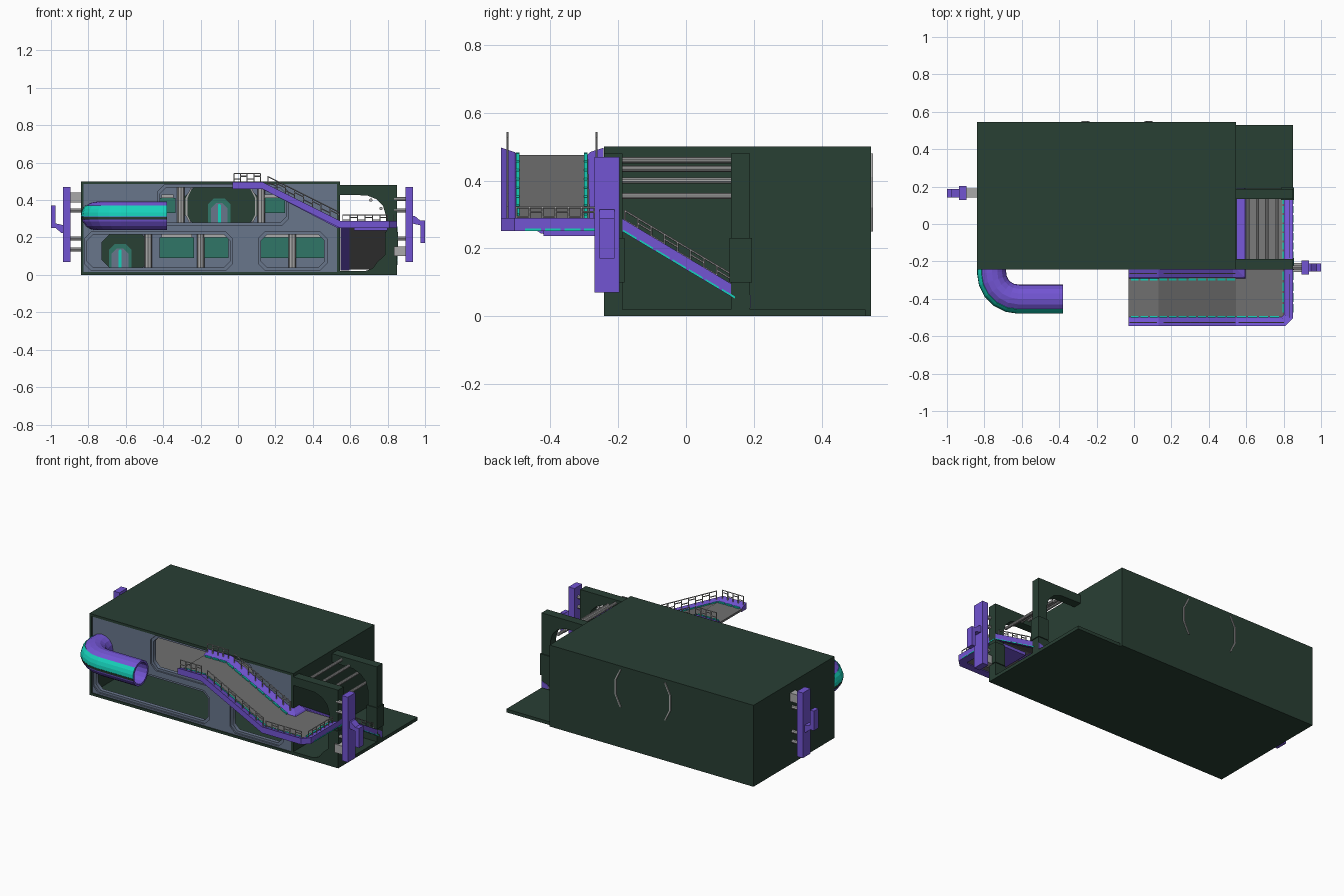
import bpy, bmesh, math
from mathutils import Vector

if "Cube" in bpy.data.objects:
    bpy.data.objects.remove(bpy.data.objects["Cube"])


def mat(name, r, g, b):
    m = bpy.data.materials.new(name)
    m.diffuse_color = (r, g, b, 1)
    m.use_nodes = True
    m.node_tree.nodes["Principled BSDF"].inputs["Base Color"].default_value = m.diffuse_color
    return m


GREEN = mat("dark_green", .022, .05, .034)
SLATE = mat("slate", .14, .18, .26)
PURPLE = mat("purple", .17, .09, .65)
TEAL = mat("teal", .008, .65, .5)
GLASS = mat("dark_teal", .03, .18, .135)
DECK = mat("deck_grey", .16, .16, .16)
STEEL = mat("light_grey", .4, .4, .4)


def finish(name, bm, m):
    bmesh.ops.recalc_face_normals(bm, faces=bm.faces)
    me = bpy.data.meshes.new(name)
    bm.to_mesh(me)
    bm.free()
    me.materials.append(m)
    ob = bpy.data.objects.new(name, me)
    bpy.context.collection.objects.link(ob)
    return ob


def prism(name, pts, axis, lo, hi, m):
    """Outline in xz (axis y) or yz (axis x), extruded from lo to hi."""
    bm = bmesh.new()
    put = (lambda p, t: (p[0], t, p[1])) if axis == "y" else (lambda p, t: (t, p[0], p[1]))
    a = [bm.verts.new(put(p, lo)) for p in pts]
    b = [bm.verts.new(put(p, hi)) for p in pts]
    bm.faces.new(a)
    bm.faces.new(b)
    for i in range(len(a)):
        j = (i + 1) % len(a)
        bm.faces.new((a[i], a[j], b[j], b[i]))
    return finish(name, bm, m)


def box(name, x, y, z, m):
    return prism(name, [(x[0], z[0]), (x[1], z[0]), (x[1], z[1]), (x[0], z[1])], "y", *y, m)


def sweep(name, path, section, m, closed=True):
    """Sweep a (left offset, height) section along a path with mitred corners."""
    path = [Vector(p) for p in path]
    left = []
    for a, b in zip(path, path[1:]):
        d = b - a
        left.append(Vector((-d.y, d.x, 0)).normalized())
    bm, rows = bmesh.new(), []
    for i, p in enumerate(path):
        n1, n2 = left[max(i - 1, 0)], left[min(i, len(left) - 1)]
        n = (n1 + n2) / (1 + n1.dot(n2))
        rows.append([bm.verts.new(p + n * s + Vector((0, 0, h))) for s, h in section])
    k = len(section)
    for r, q in zip(rows, rows[1:]):
        for i in range(k if closed else k - 1):
            bm.faces.new((r[i], r[(i + 1) % k], q[(i + 1) % k], q[i]))
    if closed:
        bm.faces.new(rows[0])
        bm.faces.new(rows[-1])
    return finish(name, bm, m)


def bar(name, a, b, r, m, sides=6):
    a, b = Vector(a), Vector(b)
    bm = bmesh.new()
    bmesh.ops.create_cone(bm, cap_ends=True, segments=sides, radius1=r, radius2=r, depth=(b - a).length)
    ob = finish(name, bm, m)
    ob.rotation_mode = "QUATERNION"
    ob.rotation_quaternion = (b - a).to_track_quat("Z", "Y")
    ob.location = (a + b) / 2
    return ob


def plate(name, loops, y, half, m):
    """Flat xz plate; loops after the first are holes."""
    cu = bpy.data.curves.new(name, "CURVE")
    cu.dimensions, cu.fill_mode, cu.extrude = "2D", "BOTH", half
    for lp in loops:
        s = cu.splines.new("POLY")
        s.points.add(len(lp) - 1)
        for p, (x, z) in zip(s.points, lp):
            p.co = (x, z, 0, 1)
        s.use_cyclic_u = True
    cu.materials.append(m)
    ob = bpy.data.objects.new(name, cu)
    ob.location.y, ob.rotation_euler.x = y, math.pi / 2
    bpy.context.collection.objects.link(ob)
    bpy.ops.object.select_all(action="DESELECT")
    ob.select_set(True)
    bpy.context.view_layer.objects.active = ob
    bpy.ops.object.convert(target="MESH")


def octo(x0, x1, z0, z1, c):
    return [(x0 + c, z0), (x1 - c, z0), (x1, z0 + c), (x1, z1 - c),
            (x1 - c, z1), (x0 + c, z1), (x0, z1 - c), (x0, z0 + c)]


# Outer shell, open at the front
X0, X1, Y0, Y1, T = -.84, .545, -.242, .545, .015
box("shell_floor", (X0, X1), (Y0, Y1), (0, T), GREEN)
box("shell_roof", (X0, X1), (Y0, Y1), (.5 - T, .5), GREEN)
box("shell_back", (X0, X1), (Y1 - T, Y1), (T, .5 - T), GREEN)
box("shell_left", (X0, X0 + T), (Y0, Y1 - T), (T, .5 - T), GREEN)
box("shell_right", (X1 - T, X1), (Y0, Y1 - T), (T, .5 - T), GREEN)

# Front facade with framed openings and the slide entrance
openings = [(-.82, -.03, .025, .23), (.11, .475, .025, .23), (-.43, .27, .265, .48)]
entrance = [(-.76 + .065 * math.cos(a * math.pi / 6), .315 + .065 * math.sin(a * math.pi / 6)) for a in range(12)]
plate("facade", [[(X0 + T, T), (X1 - T, T), (X1 - T, .5 - T), (X0 + T, .5 - T)]]
      + [octo(*o, .035) for o in openings] + [entrance], -.226, .01, SLATE)
for x0, x1, z0, z1 in openings:
    plate("opening_frame", [octo(x0, x1, z0, z1, .035),
                            octo(x0 + .014, x1 - .014, z0 + .014, z1 - .014, .032)], -.215, .012, SLATE)

# Interior floor, back wall, windows, doors and pillars
box("upper_floor", (X0 + T, X1 - T), (-.215, Y1 - T), (.237, .257), DECK)
box("inner_back_wall", (X0 + T, X1 - T), (.51, Y1 - T), (T, .5 - T), SLATE)
plate("upper_alcove", [octo(-.285, .105, .26, .48, .06)], .503, .006, GREEN)
plate("lower_alcove", [octo(-.73, -.47, .02, .234, .06)], .503, .006, GREEN)
windows = [(-.42, -.235, .09, .2), (-.215, -.05, .09, .2), (.12, .28, .09, .2), (.3, .46, .09, .2),
           (-.42, -.335, .33, .41), (.13, .25, .33, .41)]
for x0, x1, z0, z1 in windows:
    box("window", (x0, x1), (.495, .512), (z0, z1), GLASS)
    box("window_lintel", (x0 + .01, x1 - .01), (.485, .512), (z1, z1 + .02), STEEL)
for x, z in ((-.1, .258), (-.63, T)):
    for w, h, y, m in ((.06, .15, .49, GLASS), (.045, .125, .484, SLATE), (.008, .12, .478, TEAL)):
        c = min(.03, w * .6)
        prism("door", [(x - w, z), (x + w, z), (x + w, z + h - c), (x + w - c, z + h),
                       (x - w + c, z + h), (x - w, z + h - c)], "y", y, .5, m)
for x, z0, z1 in ((-.305, .257, .485), (.125, .257, .485), (-.48, T, .237), (-.2, T, .237), (.29, T, .237)):
    bar("pillar", (x, .49, z0), (x, .49, z1), .02, STEEL, 8)

# Alcove rims that show through the back
for s in (-1, 1):
    rim = [(.155, .25), (.19, .32), (.19, .41), (.155, .48), (.147, .48), (.181, .41), (.181, .32), (.147, .25)]
    prism("alcove_rim", [(-.09 + s * x, z) for x, z in rim], "y", .49, .551, STEEL)

# Side annex: slab, two arched walls and overhead pipes
box("annex_floor", (X1, .85), (Y0, .53), (0, .02), GREEN)
arch = [(X1, .48), (X1, .428), (.69, .425), (.74, .405), (.775, .37), (.79, .32), (.79, .11),
        (.745, .07), (.72, .035), (.68, .02), (.85, .02), (.85, .48)]
for y in (-.242, .133):
    prism("arched_wall", arch, "y", y, y + .055, GREEN)
    box("post_block", (.785, .856), (y - .005, y + .061), (.1, .23), GREEN)
for x, z in ((.61, .46), (.66, .435), (.71, .4), (.765, .355)):
    bar("overhead_pipe", (x, -.2, z), (x, .15, z), .009, STEEL, 10)

# Walkway: curbs on both sides and the deck between them
curb = [(0, -.016), (0, .022), (.04, .009), (.048, 0), (.048, -.016)]
sweep("outer_curb", [(-.03, -.545, .475), (.13, -.545, .475), (.545, -.545, .267), (.81, -.545, .267),
                     (.85, -.505, .267), (.85, -.19, .267), (.85, .19, .04)], curb, PURPLE)
sweep("inner_curb", [(-.03, -.243, .475), (.13, -.243, .475), (.53, -.243, .267), (.548, -.243, .267),
                     (.548, -.19, .267), (.548, .19, .04)], [(-s, h) for s, h in curb], PURPLE)
prism("front_deck", [(-.03, .476), (.13, .476), (.545, .268), (.81, .268), (.81, .256), (.545, .256),
                     (.13, .464), (-.03, .464)], "y", -.505, -.285, DECK)
prism("annex_deck", [(-.285, .268), (-.19, .268), (.19, .041), (.19, .028), (-.19, .255), (-.285, .256)],
      "x", .59, .81, DECK)
box("landing_underplate", (.62, .8), (-.42, -.2), (.237, .257), PURPLE)

# Dashed light strips along the deck edges
strips = [((-.02, .475), (.13, .475), 3), ((.13, .475), (.545, .267), 8), ((.545, .267), (.78, .267), 4)]
for (xa, za), (xb, zb), n in strips:
    for y in (-.496, -.296):
        if y > -.4 and n == 4:
            continue
        for i in range(n):
            p = [(xa + (xb - xa) * t / n, za + (zb - za) * t / n) for t in (i + .1, i + .9)]
            prism("light_strip", [p[0], p[1], (p[1][0], p[1][1] + .008), (p[0][0], p[0][1] + .008)],
                  "y", y - .005, y + .005, TEAL)
for (ya, za), (yb, zb), n in (((-.48, .267), (-.19, .267), 5), ((-.19, .267), (.15, .064), 7)):
    for i in range(n):
        p = [(ya + (yb - ya) * t / n, za + (zb - za) * t / n) for t in (i + .1, i + .9)]
        prism("light_strip", [p[0], p[1], (p[1][0], p[1][1] + .008), (p[0][0], p[0][1] + .008)],
              "x", .793, .803, TEAL)
        prism("edge_light", [(q[0], q[1] - d) for q, d in ((p[0], .015), (p[1], .015), (p[1], .009), (p[0], .009))],
              "x", .846, .852, TEAL)


# Railings: top rail, stepped middle rail and posts
def railing(a, b, n):
    a, b, up = Vector(a), Vector(b), Vector((0, 0, 1))
    bar("top_rail", a + up * .066, b + up * .066, .003, STEEL)
    for i in range(n + 1):
        p = a.lerp(b, i / n)
        bar("rail_post", p + up * .01, p + up * .068, .003, STEEL)
        if i < n:
            q, h = a.lerp(b, (i + 1) / n), .052 if i % 2 else .038
            bar("middle_rail", p + up * h, q + up * h, .003, STEEL)


for y in (-.526, -.264):
    railing((-.022, y, .475), (.12, y, .475), 4)
    railing((.16, y, .46), (.54, y, .27), 8)
railing((.56, -.526, .255), (.8, -.526, .255), 6)
railing((.83, -.5, .255), (.83, -.27, .255), 6)
railing((.83, -.18, .245), (.83, .13, .06), 8)

# Curved slide tube with a light band
path = [(-.76, -.22, .315)] + [(-.62 - .14 * math.cos(a), -.26 - .14 * math.sin(a), .315)
                               for a in [i * math.pi / 10 for i in range(6)]] + [(-.38, -.4, .315)]
ring = [(.076 * math.cos(i * math.pi / 8), .076 * math.sin(i * math.pi / 8)) for i in range(16)]
tube = sweep("slide_tube", path, ring, PURPLE)
bm = bmesh.new()
bm.from_mesh(tube.data)
bmesh.ops.delete(bm, geom=[f for f in bm.faces if len(f.verts) > 4], context="FACES")
bm.to_mesh(tube.data)
bm.free()
thick = tube.modifiers.new("wall", "SOLIDIFY")
thick.thickness, thick.offset = .012, -1
for name, lo, hi, m in (("slide_light", -3, 45, TEAL), ("slide_trim", -14, -4, GREEN)):
    arc = [math.radians(lo + (hi - lo) * i / 3) for i in range(4)]
    sec = [(-.079 * math.cos(a), .079 * math.sin(a)) for a in arc]
    sec += [(-.07 * math.cos(a), .07 * math.sin(a)) for a in reversed(arc)]
    sweep(name, path, sec, m)

# Side brackets: the right one is the left one turned upside down
for s, k, y in ((-1, 1, .165), (1, -1, -.233)):
    def tz(z):
        return .27 + k * (z - .27)
    box("bracket_plate", (s * .895, s * .935), (y - .037, y + .037), (tz(.07), tz(.47)), PURPLE)
    grip = [(.93, .225), (.945, .225), (.975, .25), (1, .25), (1, .37), (.975, .37), (.975, .275), (.93, .265)]
    prism("bracket_grip", [(s * x, tz(z)) for x, z in grip], "y", y - .022, y + .022, PURPLE)
    box("bracket_block", (s * .835, s * .9), (y - .024, y + .024), (tz(.388), tz(.44)), STEEL)
    for z in (.345, .195, .135):
        bar("bracket_rod", (s * .835, y, tz(z)), (s * .9, y, tz(z)), .011, STEEL, 8)
